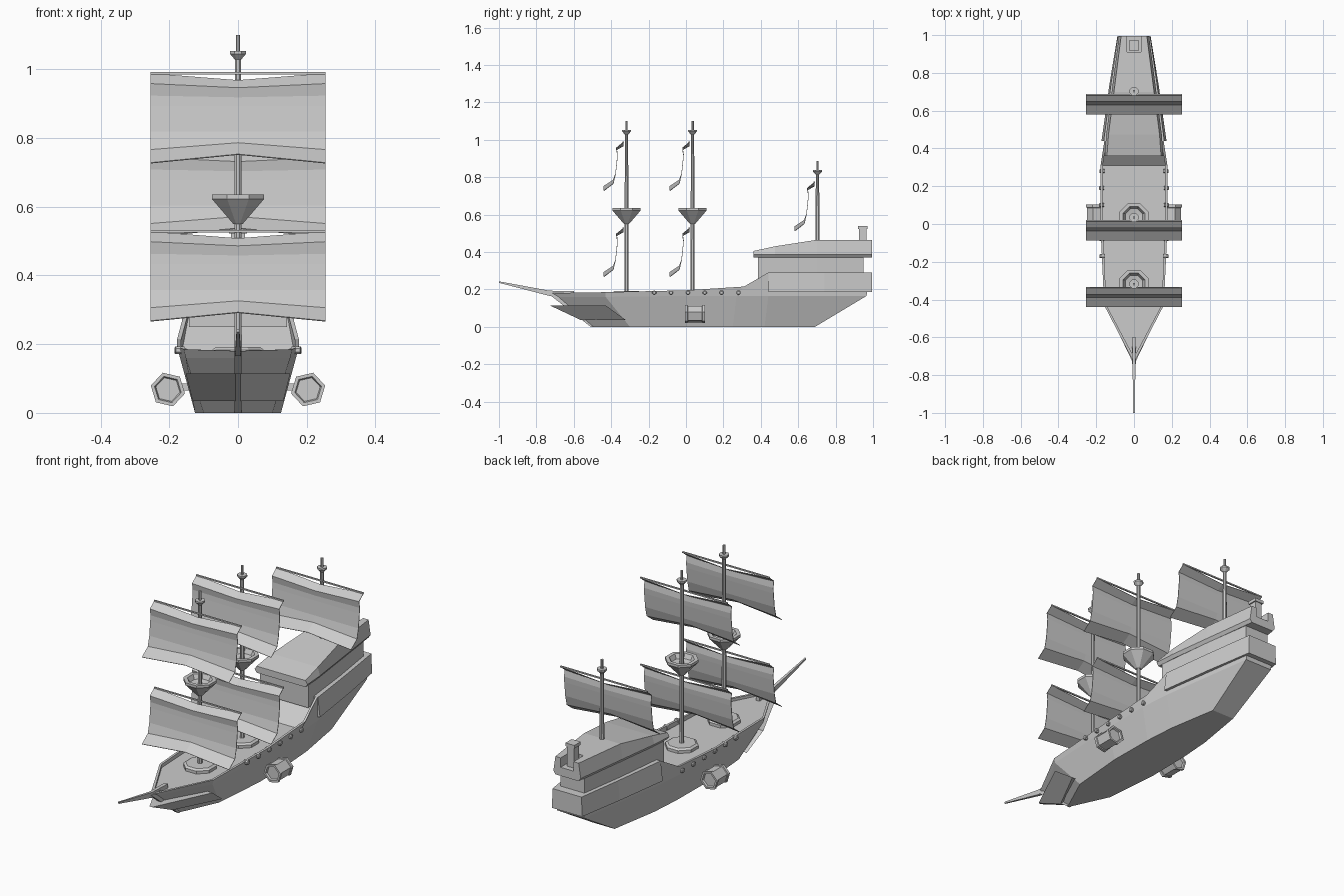
import bpy, bmesh, math
from mathutils import Vector

cube = bpy.data.objects.get("Cube")
if cube:
    bpy.data.objects.remove(cube)

grey = bpy.data.materials.new("plain_grey")
grey.use_nodes = True
grey.diffuse_color = (0.6, 0.6, 0.6, 1)
grey.node_tree.nodes["Principled BSDF"].inputs["Base Color"].default_value = (0.6, 0.6, 0.6, 1)


def finish(name, bm, normals=True):
    bmesh.ops.remove_doubles(bm, verts=bm.verts, dist=0.0005)
    if normals:
        bmesh.ops.recalc_face_normals(bm, faces=bm.faces)
    mesh = bpy.data.meshes.new(name)
    bm.to_mesh(mesh)
    bm.free()
    mesh.materials.append(grey)
    obj = bpy.data.objects.new(name, mesh)
    bpy.context.collection.objects.link(obj)
    return obj


def shell(name, levels):
    """Stack mirrored outlines; each level lists (half width, y, z) from bow to stern."""
    bm = bmesh.new()
    rings = []
    for level in levels:
        left = [bm.verts.new(p) for p in level]
        right = [bm.verts.new((-x, y, z)) for x, y, z in level]
        rings.append(left + right[::-1])
    n = len(rings[0])
    for low, high in zip(rings, rings[1:]):
        for i in range(n):
            j = (i + 1) % n
            bm.faces.new((low[i], low[j], high[j], high[i]))
    for ring in (rings[0], rings[-1]):
        for i in range(n // 2 - 1):
            bm.faces.new((ring[i], ring[i + 1], ring[n - 2 - i], ring[n - 1 - i]))
    return finish(name, bm)


def lathe(name, profile, centre, sides=8, axis="Z", turn=None):
    """Turn (radius, height) points around an axis through centre."""
    bm = bmesh.new()
    turn = math.pi / sides if turn is None else turn
    rings = []
    for r, h in profile:
        ring = []
        for k in range(sides):
            a = turn + k * math.tau / sides
            u, v = r * math.cos(a), r * math.sin(a)
            p = {"Z": (u, v, h), "Y": (u, h, v), "X": (h, u, v)}[axis]
            ring.append(bm.verts.new(Vector(p) + Vector(centre)))
        rings.append(ring)
    for low, high in zip(rings, rings[1:]):
        for k in range(sides):
            j = (k + 1) % sides
            bm.faces.new((low[k], low[j], high[j], high[k]))
    bm.faces.new(rings[0])
    bm.faces.new(rings[-1])
    return finish(name, bm)


def box(name, size, centre):
    bm = bmesh.new()
    bmesh.ops.create_cube(bm, size=1)
    bmesh.ops.scale(bm, vec=size, verts=bm.verts)
    bmesh.ops.translate(bm, vec=centre, verts=bm.verts)
    return finish(name, bm)


def sail(name, y, z):
    """Wind-bent sheet; rows give offset y, edge z and middle z below the yard."""
    rows = [(-.018, 0, -.02), (-.055, -.03, -.042), (-.05, -.065, -.07), (-.052, -.095, -.095),
            (-.06, -.17, -.17), (-.072, -.222, -.202), (-.122, -.26, -.235)]
    bm = bmesh.new()
    grid = [[bm.verts.new((x, y + dy, z + (mid if x == 0 else edge))) for x in (-.255, 0, .255)]
            for dy, edge, mid in rows]
    for a, b in zip(grid, grid[1:]):
        for i in (0, 1):
            bm.faces.new((a[i], b[i], b[i + 1], a[i + 1]))
    obj = finish(name, bm, False)
    mod = obj.modifiers.new("thickness", "SOLIDIFY")
    mod.thickness = 0.003
    box(name + "_yard", (.51, .007, .007), (0, y - .018, z))


# Hull: keel, chine, rail, inner rail, deck
rail = [(0, -.735, .18), (.158, -.43, .185), (.178, 0, .195),
        (.177, .31, .215), (.157, .44, .29), (.085, .985, .29)]
deck_z = [.168, .168, .168, .168, .275, .275]
inner = [(max(x - .012, 0), y + (.03 if x == 0 else 0), z) for x, y, z in rail]
shell("hull", [
    [(.01, -.495, 0), (.1, -.3, 0), (.125, 0, 0), (.122, .25, 0), (.11, .42, 0), (.065, .69, 0)],
    [(0, -.7, .16), (.152, -.43, .16), (.17, 0, .165), (.17, .27, .165), (.157, .44, .165), (.08, .965, .165)],
    rail, inner,
    [(x, y, z) for (x, y, _), z in zip(inner, deck_z)]])

# Bow armour wedge, stem and bowsprit
shell("bow_wedge", [[(.008, -.56, .035), (.132, -.32, .035)],
                    [(.008, -.73, .115), (.152, -.43, .115)]])
shell("stem", [[(.01, -.51, 0), (.01, -.45, 0)], [(.01, -.74, .18), (.01, -.66, .18)]])
shell("bowsprit", [[(.004, -1, .235), (.008, -.73, .165), (.01, -.6, .165)],
                   [(.004, -1, .243), (.008, -.73, .193), (.01, -.6, .19)]])

# Stern castle
shell("stern_gallery", [[(.172, .44, .187), (.13, .74, .187), (.088, .995, .187)],
                        [(.16, .44, .29), (.122, .74, .29), (.085, .995, .29)]])
shell("stern_cabin", [[(.142, .385, .25), (.107, .7, .25), (.07, .95, .25)],
                      [(.142, .385, .37), (.107, .7, .37), (.07, .95, .37)]])
plan = [(.155, .36), (.147, .475), (.118, .7), (.08, .995)]
crown = [.405, .43, .465, .465]
roof = shell("stern_roof", [
    [(x - .012, y, .37) for x, y in plan],
    [(x, y, .387) for x, y in plan],
    [(x - .012, y, z) for (x, y), z in zip(plan, crown)]])
notch = box("roof_notch_cutter", (.075, .2, .2), (0, 1.01, .515))
notch.hide_render = True
notch.hide_viewport = True
cut = roof.modifiers.new("notch", "BOOLEAN")
cut.object = notch
cut.solver = "EXACT"
box("stern_lantern", (.04, .042, .12), (0, .945, .465))
box("stern_lantern_cap", (.052, .052, .017), (0, .945, .53))

# Masts with lookouts and sails
masts = [("fore", -.318, .16, 1.1), ("main", .035, .16, 1.1), ("aft", .703, .44, .885)]
for name, y, base, top in masts:
    tall = name != "aft"
    lathe(name + "_mast", [(.012, base), (.0095, top - .06), (.007, top - .05), (.007, top)], (0, y, 0))
    lathe(name + "_mast_cap", [(.009, top - .073), (.025, top - .056), (.025, top - .047)], (0, y, 0))
    sail(name + "_upper_sail", y, top - .112)
    if tall:
        sail(name + "_lower_sail", y, .528)
        lathe(name + "_lookout", [(.015, .55), (.082, .622), (.082, .635), (.062, .635), (.05, .612), (.01, .605)], (0, y, 0))
        lathe(name + "_mast_foot", [(.082, .16), (.082, .183), (.07, .191)], (0, y, 0))

# Side barrels and portholes on both sides
for side, s in (("left", 1), ("right", -1)):
    turn = math.radians(13 if s > 0 else 47)
    lathe(side + "_barrel",
          [(.036, .004), (.04, -.006), (.051, -.006), (.051, .008), (.046, .01), (.046, .086),
           (.051, .088), (.051, .102), (.04, .102), (.036, .092)],
          (s * .204, 0, .068), 6, "Y", turn)
    box(side + "_barrel_strut", (.06, .03, .02), (s * .15, .048, .075))
    for k in range(6):
        y = -.17 + .09 * k
        x = .178 - (.002 if k in (0, 5) else 0)
        lathe(f"{side}_porthole_{k + 1}", [(.012, -.02), (.012, .004), (.008, .007)],
              (s * x, y, .182), 8, "X") if s > 0 else \
            lathe(f"{side}_porthole_{k + 1}", [(.012, .02), (.012, -.004), (.008, -.007)],
                  (s * x, y, .182), 8, "X")
